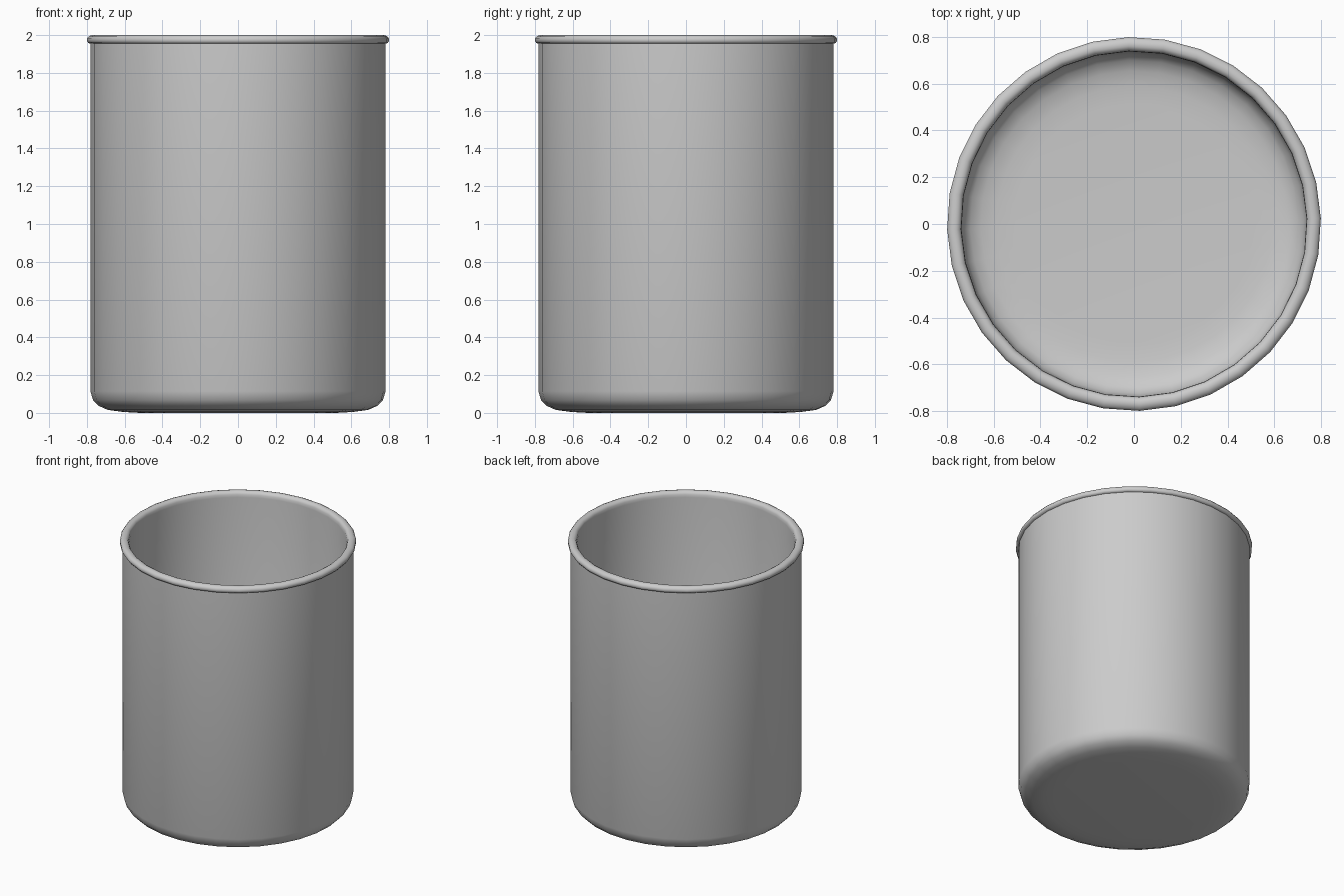
import bpy, bmesh, math

if "Cube" in bpy.data.objects:
    bpy.data.objects.remove(bpy.data.objects["Cube"])

SIDES = 32
TURN = math.radians(1.75)

# Cup cross-section (radius, height): underside, wall, rolled rim, inside, floor
profile = [
    (0, 0), (0.52, 0), (0.61, 0.005), (0.69, 0.016), (0.74, 0.038), (0.768, 0.068), (0.782, 0.115),
    (0.782, 1.955),
    (0.793, 1.958), (0.799, 1.968), (0.799, 1.982), (0.790, 1.994), (0.775, 2.0),
    (0.760, 2.0), (0.747, 1.993), (0.740, 1.980), (0.738, 1.960),
    (0.738, 0.145), (0.725, 0.105), (0.70, 0.078), (0.655, 0.056), (0.59, 0.045), (0.51, 0.04), (0, 0.04),
]

# Cup body turned around the z axis
bm = bmesh.new()
verts = [bm.verts.new((r * math.cos(TURN), r * math.sin(TURN), z)) for r, z in profile]
edges = [bm.edges.new(pair) for pair in zip(verts, verts[1:])]
bmesh.ops.spin(bm, geom=verts + edges, cent=(0, 0, 0), axis=(0, 0, 1),
               angle=2 * math.pi, steps=SIDES, use_duplicate=False)
bmesh.ops.remove_doubles(bm, verts=bm.verts[:], dist=0.0005)
bmesh.ops.recalc_face_normals(bm, faces=bm.faces[:])

mesh = bpy.data.meshes.new("cup")
bm.to_mesh(mesh)
bm.free()
cup = bpy.data.objects.new("cup", mesh)
bpy.context.collection.objects.link(cup)

# Smooth surface with a crisp line under the rim
bpy.context.view_layer.objects.active = cup
cup.select_set(True)
bpy.ops.object.shade_smooth_by_angle(angle=math.radians(50))
